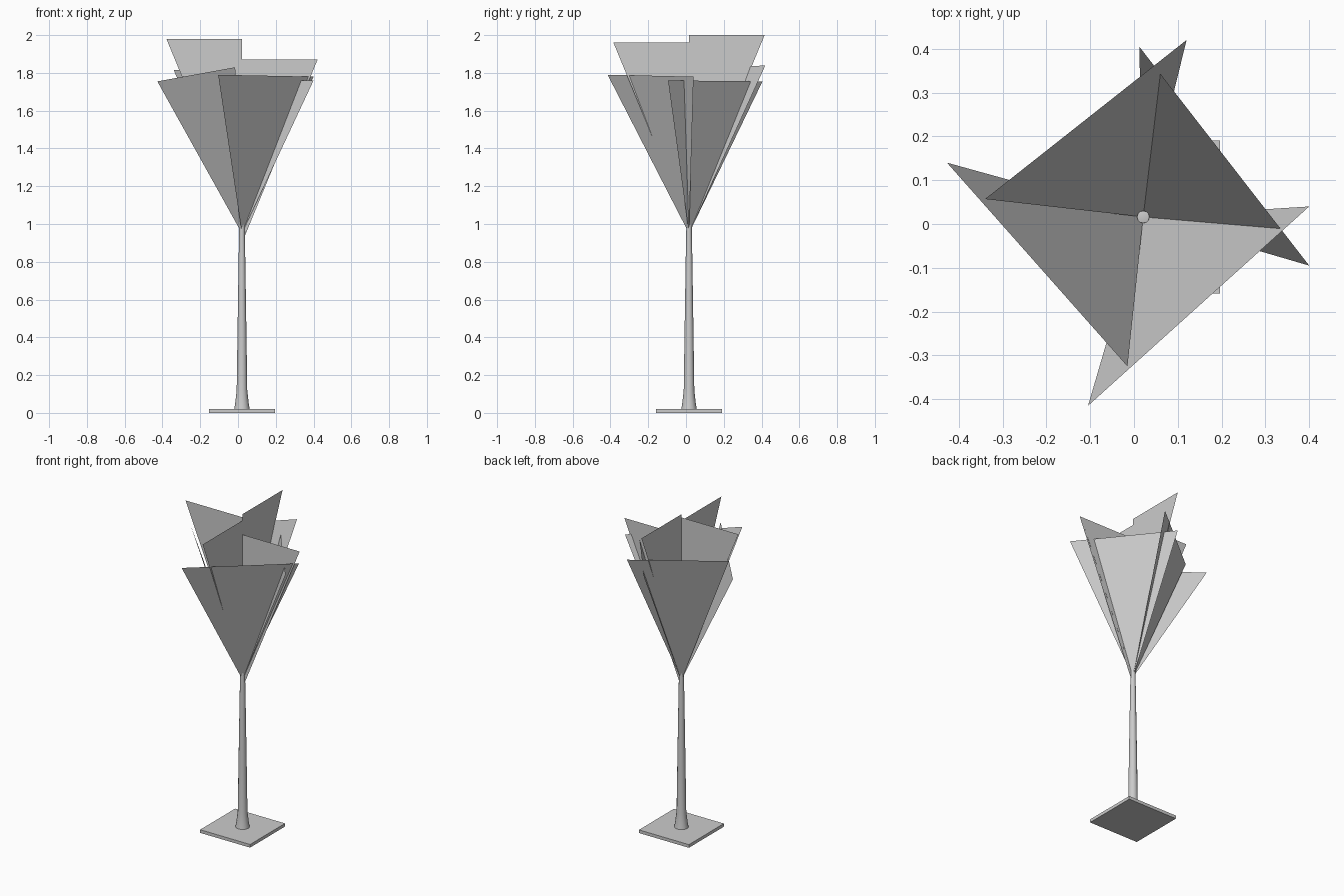
import bpy, bmesh, math
from mathutils import Vector

cube = bpy.data.objects.get("Cube")
if cube:
    bpy.data.objects.remove(cube, do_unlink=True)

grey = bpy.data.materials.new("light grey")
grey.use_nodes = True
grey.diffuse_color = (0.6, 0.6, 0.6, 1)
grey.node_tree.nodes["Principled BSDF"].inputs["Base Color"].default_value = (0.6, 0.6, 0.6, 1)

AXIS = Vector((0.021, 0.016, 0))   # centre line of the stem


def finish(name, bm):
    mesh = bpy.data.meshes.new(name)
    bm.to_mesh(mesh)
    bm.free()
    mesh.materials.append(grey)
    obj = bpy.data.objects.new(name, mesh)
    bpy.context.collection.objects.link(obj)
    return obj


def triangle(name, *points):
    bm = bmesh.new()
    bm.faces.new([bm.verts.new(p) for p in points])
    return finish(name, bm)


# Square foot plate
bm = bmesh.new()
bmesh.ops.create_cube(bm, size=1)
bmesh.ops.scale(bm, vec=(0.35, 0.35, 0.02), verts=bm.verts)
bmesh.ops.translate(bm, vec=AXIS + Vector((0, 0, 0.01)), verts=bm.verts)
finish("foot_plate", bm)

# Tapered stem, flared at the foot and closed at the top
profile = [(0.041, 0.02), (0.036, 0.05), (0.028, 0.12), (0.024, 0.4),
           (0.017, 0.85), (0.014, 1.0), (0, 1.003)]
bm = bmesh.new()
verts = [bm.verts.new(AXIS + Vector((r, 0, z))) for r, z in profile]
edges = [bm.edges.new(pair) for pair in zip(verts, verts[1:])]
bmesh.ops.spin(bm, geom=verts + edges, cent=AXIS, axis=(0, 0, 1),
               angle=math.tau, steps=12)
bmesh.ops.remove_doubles(bm, verts=bm.verts, dist=0.0005)
bmesh.ops.recalc_face_normals(bm, faces=bm.faces)
stem = finish("stem", bm)
bpy.ops.object.select_all(action="DESELECT")
stem.select_set(True)
bpy.context.view_layer.objects.active = stem
bpy.ops.object.shade_smooth_by_angle(angle=math.radians(40))

# Upright inner leaves, each on its own side of the stem
for side, direction, top in [("left", (1, 0, 0), 1.87), ("right", (-1, 0, 0), 1.98),
                             ("back", (0, 1, 0), 2.0), ("front", (0, -1, 0), 1.96)]:
    inner = AXIS + Vector((0, 0, top))
    triangle("upright_leaf_" + side, AXIS + Vector((0, 0, top - 0.97)),
             inner + 0.4 * Vector(direction), inner)

# Leaning outer leaves, crossing one another into a funnel
outer = {
    "front_left": [(-0.105, -0.415, 1.79), (0.4, 0.04, 1.78)],
    "back_left": [(0.4, -0.095, 1.76), (0.012, 0.405, 1.755)],
    "back_right": [(0.12, 0.42, 1.84), (-0.34, 0.057, 1.815)],
    "front_right": [(-0.427, 0.14, 1.755), (-0.015, -0.325, 1.83)],
}
for side, (start, end) in outer.items():
    triangle("outer_leaf_" + side, AXIS + Vector((0, 0, 0.95)), start, end)
